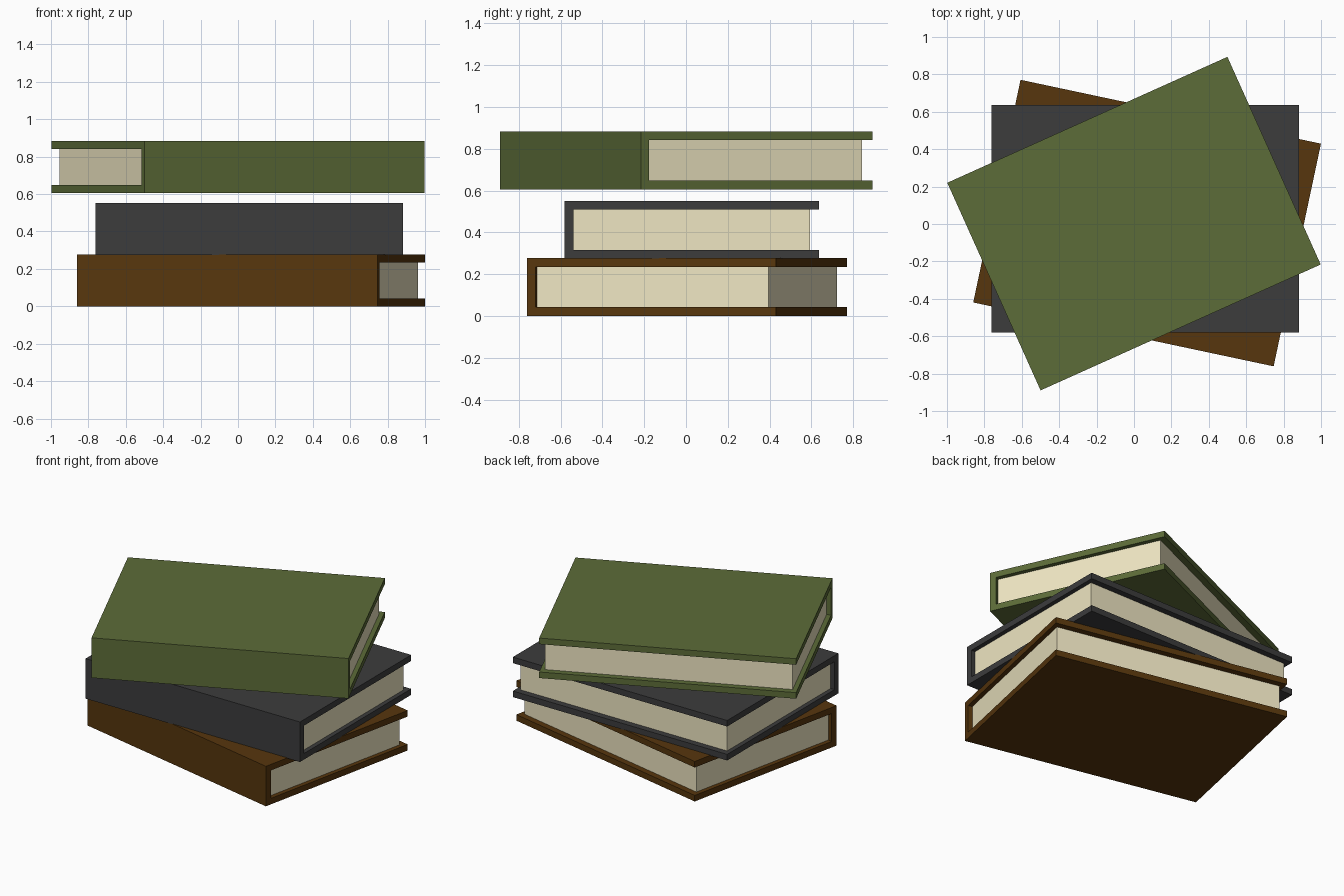
import bpy, bmesh
from math import radians

if "Cube" in bpy.data.objects:
    bpy.data.objects.remove(bpy.data.objects["Cube"])

L, W, H = 1.642, 1.217, 0.277   # book length, depth, thickness
T = 0.042                       # board thickness
END, FORE = 0.03, 0.042         # page inset at the ends and fore edge


def material(name, rgb):
    m = bpy.data.materials.new(name)
    m.diffuse_color = (*rgb, 1)
    m.use_nodes = True
    m.node_tree.nodes["Principled BSDF"].inputs["Base Color"].default_value = m.diffuse_color
    return m


def extrude_profile(name, profile, length, mat, loc, angle):
    """Extrude a (y, z) profile along local x, centred."""
    bm = bmesh.new()
    face = bm.faces.new([bm.verts.new((-length / 2, y, z)) for y, z in profile])
    ext = bmesh.ops.extrude_face_region(bm, geom=[face])
    moved = [g for g in ext["geom"] if isinstance(g, bmesh.types.BMVert)]
    bmesh.ops.translate(bm, verts=moved, vec=(length, 0, 0))
    bmesh.ops.recalc_face_normals(bm, faces=bm.faces)
    mesh = bpy.data.meshes.new(name)
    bm.to_mesh(mesh)
    bm.free()
    mesh.materials.append(mat)
    obj = bpy.data.objects.new(name, mesh)
    obj.location = loc
    obj.rotation_euler.z = radians(angle)
    bpy.context.collection.objects.link(obj)


paper = material("paper", (0.86, 0.79, 0.54))
b, f = -W / 2, W / 2

# C-shaped cover: spine at the front, two boards opening to the back
cover_profile = [(b, 0), (f, 0), (f, T), (b + T, T),
                 (b + T, H - T), (f, H - T), (f, H), (b, H)]
# Page block filling the cover
page_profile = [(b + T, T), (f - FORE, T), (f - FORE, H - T), (b + T, H - T)]

# Stack from bottom to top: name, colour, position, turn
books = [
    ("bottom_book", (0.095, 0.037, 0.004), (0.07, 0.005, 0.0), -12),
    ("middle_book", (0.045, 0.045, 0.046), (0.06, 0.028, 0.274), 0),
    ("top_book", (0.108, 0.150, 0.040), (0.0, 0.002, 0.606), 24.2),
]
for name, rgb, loc, angle in books:
    extrude_profile(name + "_cover", cover_profile, L,
                    material(name + "_cloth", rgb), loc, angle)
    extrude_profile(name + "_pages", page_profile, L - 2 * END, paper, loc, angle)
